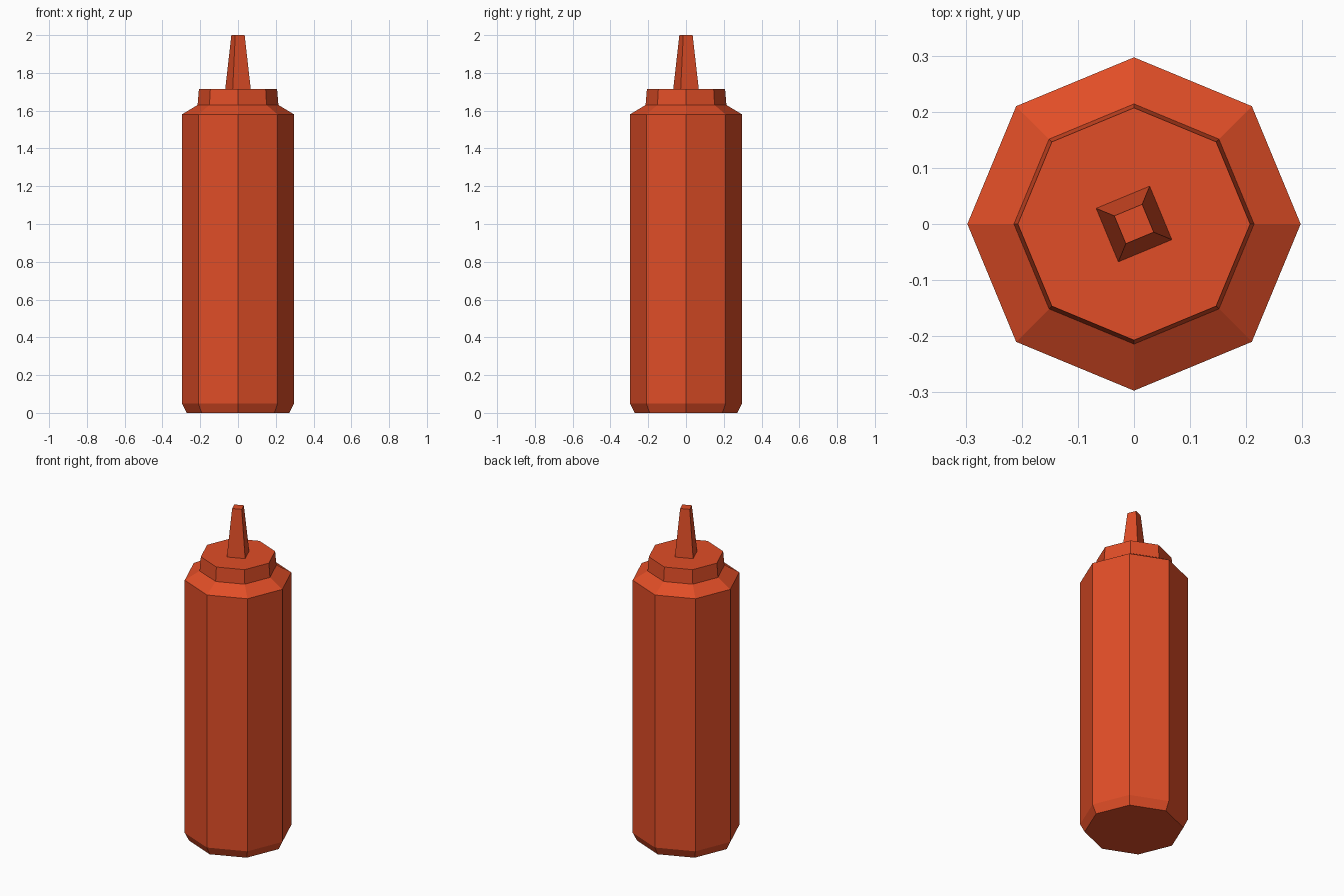
import bpy
import bmesh
from math import cos, sin, radians, tau

cube = bpy.data.objects.get("Cube")
if cube:
    bpy.data.objects.remove(cube, do_unlink=True)

# Single sauce red for the whole bottle
red = bpy.data.materials.new("sauce_red")
red.use_nodes = True
colour = (0.75, 0.075, 0.02, 1.0)
red.diffuse_color = colour
bsdf = red.node_tree.nodes["Principled BSDF"]
bsdf.inputs["Base Color"].default_value = colour
bsdf.inputs["Roughness"].default_value = 0.6


def lathe(name, profile, sides, turn=0.0):
    """Closed flat-faced solid from (radius, height) rings."""
    bm = bmesh.new()
    rings = []
    for r, z in profile:
        angles = [radians(turn) + tau * i / sides for i in range(sides)]
        rings.append([bm.verts.new((r * cos(a), r * sin(a), z)) for a in angles])
    for low, high in zip(rings, rings[1:]):
        for i in range(sides):
            j = (i + 1) % sides
            bm.faces.new((low[i], low[j], high[j], high[i]))
    bm.faces.new(rings[0][::-1])
    bm.faces.new(rings[-1])
    mesh = bpy.data.meshes.new(name)
    bm.to_mesh(mesh)
    bm.free()
    mesh.materials.append(red)
    obj = bpy.data.objects.new(name, mesh)
    bpy.context.collection.objects.link(obj)
    return obj


# Octagonal body with chamfered foot and sloped shoulder
lathe("bottle_body", [(0.272, 0), (0.297, 0.05), (0.297, 1.58), (0.214, 1.63)], 8)

# Screw cap, tapering slightly upward
lathe("cap", [(0.214, 1.63), (0.207, 1.715)], 8)

# Square tapered nozzle, twisted off the axes
lathe("nozzle", [(0.073, 1.715), (0.038, 2.0)], 4, 67.5)
